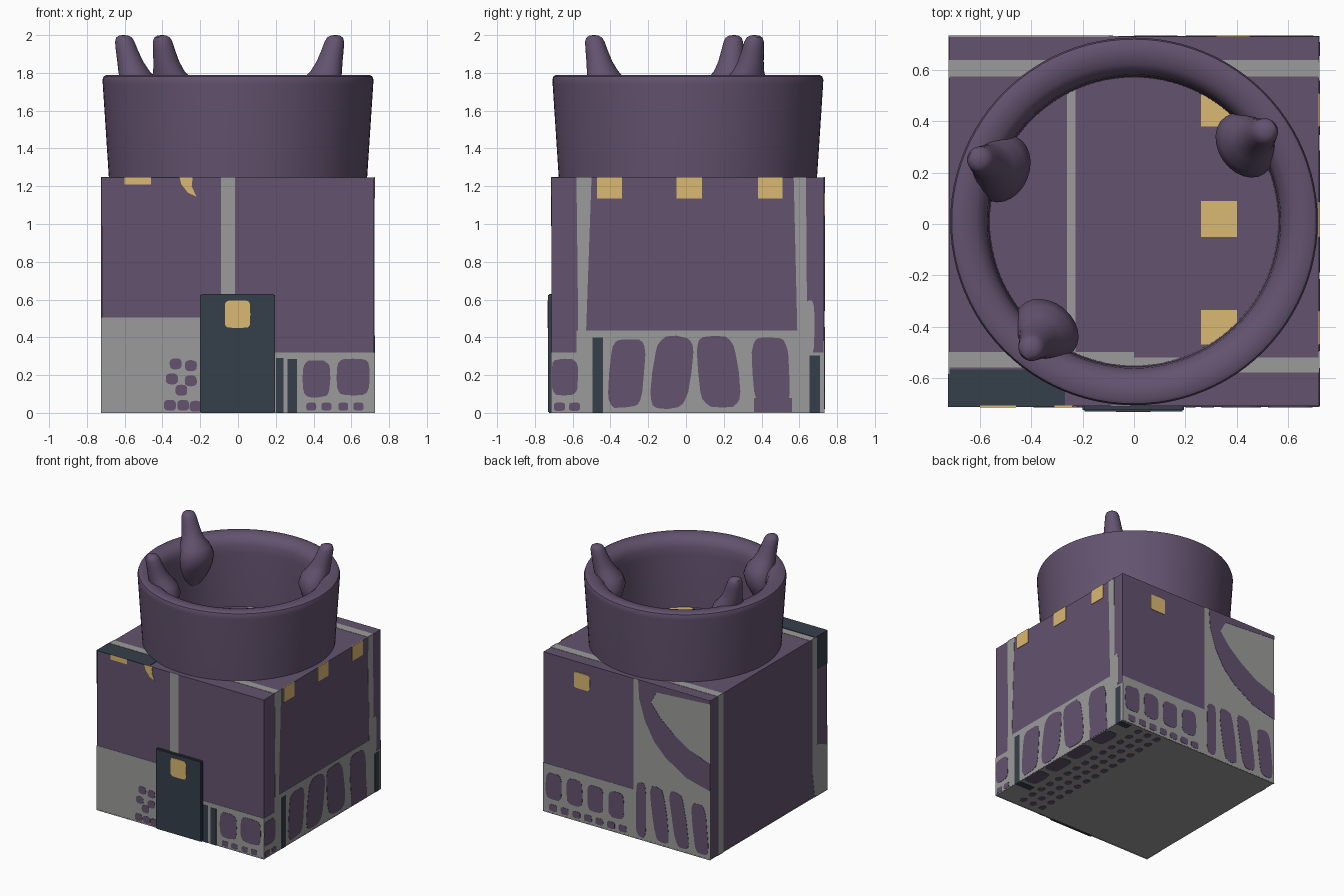
import bpy, bmesh, math, random
from mathutils import Vector

if "Cube" in bpy.data.objects:
    bpy.data.objects.remove(bpy.data.objects["Cube"])

random.seed(4)
CY, H, Z0, Z1 = 0.01, 0.721, 0.006, 1.245


def material(name, r, g, b):
    m = bpy.data.materials.new(name)
    m.diffuse_color = (r, g, b, 1)
    m.use_nodes = True
    m.node_tree.nodes["Principled BSDF"].inputs["Base Color"].default_value = m.diffuse_color
    return m


MATS = {
    "purple": material("dusty purple", 0.125, 0.086, 0.158),
    "grey": material("stone grey", 0.33, 0.33, 0.325),
    "slate": material("dark slate", 0.036, 0.05, 0.068),
    "gold": material("window gold", 0.70, 0.48, 0.17),
}


def finish(bm, name, colour, smooth=False):
    bmesh.ops.recalc_face_normals(bm, faces=bm.faces)
    me = bpy.data.meshes.new(name)
    bm.to_mesh(me)
    bm.free()
    me.materials.append(MATS[colour])
    if smooth:
        me.shade_smooth()
        me.set_sharp_from_angle(angle=math.radians(40))
    ob = bpy.data.objects.new(name, me)
    bpy.context.collection.objects.link(ob)
    return ob


def box(name, lo, hi, colour, bevel=0):
    bm = bmesh.new()
    bmesh.ops.create_cube(bm, size=1)
    for v in bm.verts:
        v.co = Vector([(a + b) / 2 + c * (b - a) for a, b, c in zip(lo, hi, v.co)])
    if bevel:
        bmesh.ops.bevel(bm, geom=bm.edges[:], offset=bevel, segments=2, affect='EDGES')
    return finish(bm, name, colour)


# Maps of wall coordinates (u, v, height above wall) to space
SIDES = {
    "front": lambda u, v, d: (u, CY - H - d, v),
    "back": lambda u, v, d: (u, CY + H + d, v),
    "right": lambda u, v, d: (H + d, u, v),
    "left": lambda u, v, d: (-H - d, u, v),
    "top": lambda u, v, d: (u, v, Z1 + d),
    "bottom": lambda u, v, d: (u, v, Z0 - d),
}
THICK = {"grey": 0.002, "purple": 0.004, "slate": 0.004, "gold": 0.004}


def plates(side, colour, part, polys):
    """Thin painted plates on one side of the block."""
    bm, f, d = bmesh.new(), SIDES[side], THICK[colour]
    for p in polys:
        a = [bm.verts.new(f(u, v, -0.002)) for u, v in p]
        b = [bm.verts.new(f(u, v, d)) for u, v in p]
        bm.faces.new(a)
        bm.faces.new(b)
        for i in range(len(p)):
            j = (i + 1) % len(p)
            bm.faces.new((a[i], a[j], b[j], b[i]))
    return finish(bm, side + "_" + part, colour)


def rect(u0, u1, v0, v1):
    return [(u0, v0), (u1, v0), (u1, v1), (u0, v1)]


def stone(u0, u1, v0, v1, lean=0.0, jit=0.06, e=0.5):
    """Rounded, slightly uneven stone outline."""
    out = []
    for i in range(20):
        t = 2 * math.pi * i / 20
        c, s = math.cos(t), math.sin(t)
        x = math.copysign(abs(c) ** e, c) * (1 - random.random() * jit)
        y = math.copysign(abs(s) ** e, s) * (1 - random.random() * jit)
        out.append(((u0 + u1) / 2 + x * (u1 - u0) / 2 + lean * y,
                    (v0 + v1) / 2 + y * (v1 - v0) / 2))
    return out


def window(u0, u1, v0, v1):
    return stone(u0, u1, v0, v1, jit=0, e=0.2)


# Tower block
E = 0.724
YF, YB = CY - E, CY + E
box("tower_block", (-H, CY - H, Z0), (H, CY + H, Z1), "purple")

# Front wall
plates("front", "grey", "stonework", [rect(-E, -.19, 0, .505), rect(.19, E, 0, .32),
                                      rect(-.09, -.015, .6, 1.249)])
plates("front", "purple", "stones",
       [stone(.34, .49, .08, .28), stone(.52, .70, .09, .29)]
       + [stone(x, x + .055, .012, .055) for x in (.36, .44, .53, .61)]
       + [stone(x - .033, x + .033, z - .03, z + .03, e=.7)
          for x, z in ((-.33, .26), (-.25, .25), (-.35, .18), (-.25, .17),
                       (-.30, .12), (-.36, .04), (-.29, .04), (-.225, .035))])
plates("front", "slate", "posts", [rect(.2, .24, 0, .29), rect(.262, .312, 0, .285)])
plates("front", "gold", "windows",
       [rect(-.6, -.46, 1.21, 1.249),
        [(-.31, 1.249), (-.24, 1.249), (-.245, 1.2), (-.22, 1.145), (-.265, 1.165), (-.30, 1.21)]])

# Door
box("door", (-.2, CY - H - .02, 0), (.195, CY - H + .01, .63), "slate", .006)
bm = bmesh.new()
vs = [bm.verts.new((u, CY - H - .018, v)) for u, v in stone(-.07, .065, .45, .595, jit=0, e=.3)]
face = bm.faces.new(vs)
new = bmesh.ops.extrude_face_region(bm, geom=[face])["geom"]
bmesh.ops.translate(bm, vec=(0, -.005, 0), verts=[g for g in new if isinstance(g, bmesh.types.BMVert)])
finish(bm, "door_window", "gold")

# Right wall
plates("right", "grey", "stonework",
       [rect(YF, YB, 0, .32), rect(-.58, .66, 0, .435),
        [(-.57, .4), (-.53, .4), (-.50, 1.249), (-.58, 1.249)],
        [(.59, .4), (.66, .4), (.64, .6), (.635, 1.249), (.57, 1.249)],
        stone(.62, .68, .3, .6)])
plates("right", "purple", "stones",
       [stone(-.714, -.57, .09, .29), stone(-.41, -.22, .02, .4, .015), stone(-.18, .03, .02, .41, .025),
        stone(.06, .28, .02, .41, -.02), stone(.35, .55, .02, .41, -.01),
        rect(.36, .56, .005, .08), stone(-.70, -.64, .01, .055), stone(-.62, -.56, .01, .055)])
plates("right", "slate", "posts", [rect(-.495, -.44, 0, .4), rect(.655, .71, 0, .305)])
SLOTS = ((-.47, -.34), (-.05, .085), (.38, .51))
plates("right", "gold", "windows", [rect(a, b, 1.135, 1.249) for a, b in SLOTS])

# Back wall with the sweeping arch
plates("back", "grey", "stonework", [rect(-.06, E, 0, .38), rect(-E, -.06, 0, 1.249)])
plates("back", "purple", "arch",
       [[(-.10, 1.249), (-.11, 1.1), (-.16, .94), (-.24, .8), (-.34, .70), (-.52, .59), (-E, .54),
         (-E, .75), (-.55, .81), (-.41, .9), (-.29, 1.0), (-.21, 1.1), (-.26, 1.19), (-E, 1.22), (-E, 1.249)]])
plates("back", "purple", "stones",
       [stone(x, x + .14, .11, .32) for x in (.02, .2, .38, .56)]
       + [stone(x, x + .07, .02, .075) for x in (.0, .1, .2, .3, .4, .5, .6)]
       + [stone(-.17, -.08, .02, .46), stone(-.35, -.22, .02, .46, .03),
          stone(-.52, -.39, .02, .46, .035), stone(-.70, -.57, .02, .42, .02)])
plates("back", "gold", "window", [window(.32, .455, 1.04, 1.165)])

# Left wall
plates("left", "grey", "stonework", [rect(.57, .64, 0, 1.249), rect(-.585, -.53, .2, 1.249),
                                     [(YF, 0), (-.56, 0), (-.53, .2), (-.53, .42), (-.6, .4), (YF, .36)]])
plates("left", "slate", "corner", [rect(YF, -.585, .99, 1.249)])

# Roof
plates("top", "grey", "stripes", [rect(-E, E, .575, .64), rect(-E, 0, -.56, -.5), rect(0, E, -.58, -.52),
                                  rect(-.262, -.228, -.5, .58)])
plates("top", "slate", "corner", [rect(-E, -.27, YF, -.567)])
plates("top", "gold", "windows", [rect(.262, .402, a, b + .005) for a, b in SLOTS])

# Underside
plates("bottom", "grey", "base", [rect(-E, E, YF, YB)])
plates("bottom", "purple", "stones",
       [stone(.6, .722, a, b) for a, b in ((-.41, -.22), (-.18, .03), (.06, .28), (.35, .55))]
       + [stone(x, x + .05, -.66 + .1 * i, -.60 + .1 * i, e=.7) for x in (.5, .41, .32) for i in range(14)])
plates("bottom", "slate", "posts", [rect(.58, E, -.495, -.44), rect(.62, E, .655, .71)])

# Round parapet, a closed lathe profile
PROFILE = [(.682, 1.22), (.716, 1.74), (.717, 1.765), (.711, 1.782), (.695, 1.79), (.655, 1.79),
           (.615, 1.78), (.588, 1.757), (.573, 1.72), (.567, 1.66), (.562, 1.22)]
N = 96
bm = bmesh.new()
rings = [[bm.verts.new((r * math.cos(2 * math.pi * i / N), CY + r * math.sin(2 * math.pi * i / N), z))
          for i in range(N)] for r, z in PROFILE]
for a, b in zip(rings, rings[1:] + rings[:1]):
    for i in range(N):
        j = (i + 1) % N
        bm.faces.new((a[i], a[j], b[j], b[i]))
finish(bm, "parapet_ring", "purple", True)

# Horns growing out of the inner wall: radial place, height, radius, sideways stretch
HORN = [(.60, 1.42, .03, 1.6), (.575, 1.52, .065, 1.6), (.55, 1.62, .092, 1.45), (.54, 1.70, .104, 1.3),
        (.555, 1.765, .098, 1.15), (.582, 1.81, .083, 1), (.603, 1.86, .069, 1), (.622, 1.92, .059, 1),
        (.634, 1.965, .052, 1), (.638, 1.987, .042, 1), (.64, 1.997, .025, 1), (.64, 2.0, .006, 1)]
for k, (x, y, shift) in enumerate(((-.61, .245, .012), (-.405, -.50, 0), (.51, .35, -.015))):
    out = Vector((x, y, 0)).normalized()
    side = Vector((-out.y, out.x, 0))
    bm = bmesh.new()
    loops = []
    for r, z, rad, s in HORN:
        c = out * (r + shift) + Vector((0, CY, z))
        loops.append([bm.verts.new(c + out * rad * math.cos(t) + side * rad * s * math.sin(t))
                      for t in (2 * math.pi * i / 24 for i in range(24))])
    for a, b in zip(loops, loops[1:]):
        for i in range(24):
            j = (i + 1) % 24
            bm.faces.new((a[i], a[j], b[j], b[i]))
    bm.faces.new(loops[0])
    bm.faces.new(loops[-1])
    finish(bm, "horn_%d" % (k + 1), "purple", True)
